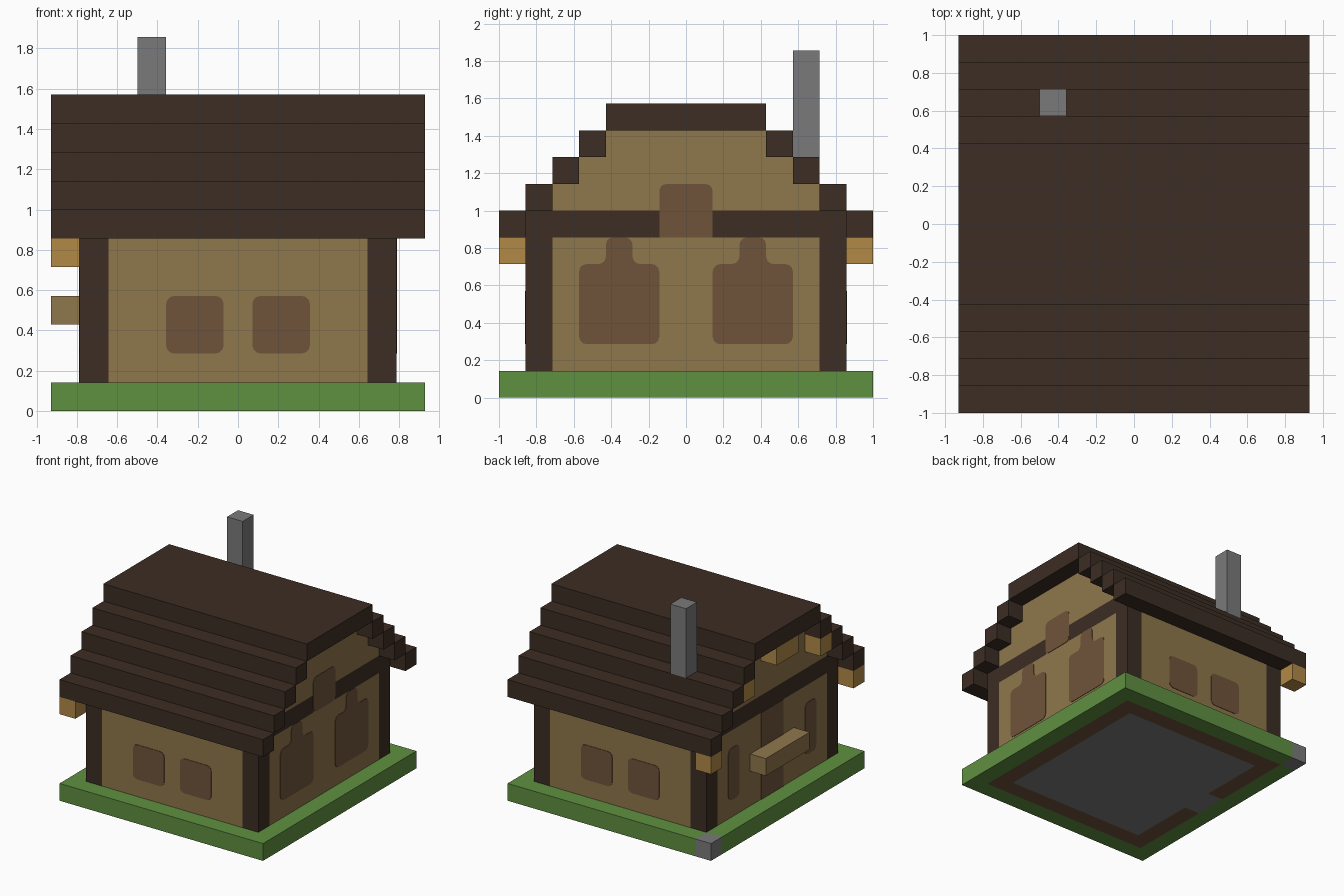
import bpy, bmesh
from mathutils import Vector

if "Cube" in bpy.data.objects:
    bpy.data.objects.remove(bpy.data.objects["Cube"])

U = 1 / 7                     # one block
NX, NY = 13, 14               # footprint in blocks


def linear(c):
    c /= 255
    return c / 12.92 if c <= 0.04045 else ((c + 0.055) / 1.055) ** 2.4


def material(name, *rgb):
    m = bpy.data.materials.new(name)
    m.use_nodes = True
    col = [linear(c) for c in rgb] + [1]
    m.diffuse_color = col
    m.node_tree.nodes["Principled BSDF"].inputs["Base Color"].default_value = col
    return m


dark_wood = material("dark wood", 60, 45, 36)
plaster = material("tan plank", 143, 119, 75)
pane_brown = material("pane brown", 112, 84, 58)
grass = material("grass green", 95, 144, 64)
stone = material("stone grey", 122, 122, 122)
amber = material("amber wood", 177, 137, 70)


def place(i, j, k):
    """Block coordinates to model space."""
    return Vector(((i - NX / 2) * U, (j - NY / 2) * U, k * U))


def sheet(name, mat, points, depth, rounding=0):
    """Flat outline, optionally with rounded corners, extruded by depth."""
    bm = bmesh.new()
    bm.faces.new([bm.verts.new(p) for p in points])
    if rounding:
        bmesh.ops.bevel(bm, geom=bm.verts[:], offset=rounding, segments=3,
                        profile=0.5, affect='VERTICES')
    ext = bmesh.ops.extrude_face_region(bm, geom=bm.faces[:], use_keep_orig=True)
    moved = [g for g in ext["geom"] if isinstance(g, bmesh.types.BMVert)]
    bmesh.ops.translate(bm, verts=moved, vec=depth)
    bmesh.ops.recalc_face_normals(bm, faces=bm.faces[:])
    me = bpy.data.meshes.new(name)
    bm.to_mesh(me)
    bm.free()
    me.materials.append(mat)
    ob = bpy.data.objects.new(name, me)
    bpy.context.collection.objects.link(ob)
    return ob


def box(name, mat, x, y, z):
    corners = [(x[0], y[0]), (x[1], y[0]), (x[1], y[1]), (x[0], y[1])]
    return sheet(name, mat, [place(i, j, z[0]) for i, j in corners],
                 Vector((0, 0, (z[1] - z[0]) * U)))


def gable(name, mat, x, profile):
    return sheet(name, mat, [place(x, j, k) for j, k in profile], Vector((U, 0, 0)))


def rect(a, b, c, d):
    return [(a, c), (b, c), (b, d), (a, d)]


# Thin painted plates on the outer walls
WALLS = {
    "front": (lambda u, v: place(u, 1, v), Vector((0, -1, 0))),
    "back": (lambda u, v: place(u, NY - 1, v), Vector((0, 1, 0))),
    "left": (lambda u, v: place(NX - 1, u, v), Vector((1, 0, 0))),
    "right": (lambda u, v: place(1, u, v), Vector((-1, 0, 0))),
}


def plate(name, wall, outline, rounding=0.04):
    spot, out = WALLS[wall]
    sheet(wall + "_" + name, pane_brown, [spot(u, v) for u, v in outline],
          out * 0.004, rounding)


# Ground: grass rim with a stone corner, wall footing and stone floor
box("grass_front", grass, (0, NX), (0, 1), (0, 1))
box("grass_back", grass, (1, NX), (13, 14), (0, 1))
box("grass_right", grass, (0, 1), (1, 13), (0, 1))
box("grass_left", grass, (12, 13), (1, 13), (0, 1))
box("corner_stone", stone, (0, 1), (13, 14), (0, 1))
box("floor", stone, (2, 11), (2, 12), (0, 1))
box("door_sill", stone, (1, 2), (6, 8), (0, 1))
box("footing_front", pane_brown, (1, 12), (1, 2), (0, 1))
box("footing_back", pane_brown, (1, 12), (12, 13), (0, 1))
box("footing_left", pane_brown, (11, 12), (2, 12), (0, 1))
for n, y in enumerate([(2, 6), (8, 12)]):
    box(f"footing_right_{n}", pane_brown, (1, 2), y, (0, 1))

# Corner posts, long walls and their top beams
for wall, j in (("front", 1), ("back", 12)):
    for side, i in (("right", 1), ("left", 11)):
        box(f"{wall}_{side}_post", dark_wood, (i, i + 1), (j, j + 1), (1, 6))
    box(f"{wall}_wall", plaster, (2, 11), (j, j + 1), (1, 6))
    box(f"{wall}_beam", dark_wood, (2, 11), (j, j + 1), (6, 7))
    for n, i in enumerate((4, 7)):
        plate(f"window_{n}", wall, rect(i, i + 2, 2, 4))

# Gable walls with stepped tops
steps = [(2, 7), (2, 8), (3, 8), (3, 9), (4, 9), (4, 10)]
upper = steps + [(NY - j, k) for j, k in reversed(steps)]
for side, x in (("right", 1), ("left", 11)):
    gable(side + "_wall", plaster, x, rect(2, 12, 1, 6))
    gable(side + "_gable", plaster, x, upper)

# Left side: split beam, attic window and large stemmed windows
for n, (a, b) in enumerate([(1, 6), (8, 13)]):
    gable(f"left_beam_{n}", dark_wood, 11, rect(a, b, 6, 7))
gable("left_beam_gap", pane_brown, 11, rect(6, 8, 6, 7))
plate("attic_window", "left", rect(6, 8, 6, 8))
for n, j in enumerate((3, 8)):
    plate(f"window_{n}", "left", [(j, 2), (j + 3, 2), (j + 3, 5), (j + 2, 5),
                                  (j + 2, 6), (j + 1, 6), (j + 1, 5), (j, 5)])

# Right side: beam, door, awning and narrow windows
gable("right_beam", dark_wood, 1, rect(1, 13, 6, 7))
plate("door", "right", rect(6, 8, 1, 6), 0)
for n, j in enumerate((3, 10)):
    plate(f"window_{n}", "right", rect(j, j + 1, 2, 5))
box("door_awning", plaster, (0, 1), (5, 9), (3, 4))

# Stepped roof
for n in range(4):
    for side, j in (("front", n), ("back", NY - 1 - n)):
        box(f"{side}_roof_step_{n}", dark_wood, (0, NX), (j, j + 1), (6 + n, 7 + n))
box("roof_top", dark_wood, (0, NX), (4, 10), (10, 11))

# Hanging amber blocks under the right overhang
for n, (j, k) in enumerate([(0, 5), (3, 8)]):
    for side, y in (("front", j), ("back", NY - 1 - j)):
        box(f"{side}_hanging_block_{n}", amber, (0, 1), (y, y + 1), (k, k + 1))
box("ridge_hanging_block", amber, (0, 1), (6, 8), (9, 10))

# Chimney
box("chimney", stone, (3, 4), (11, 12), (9, 13))
